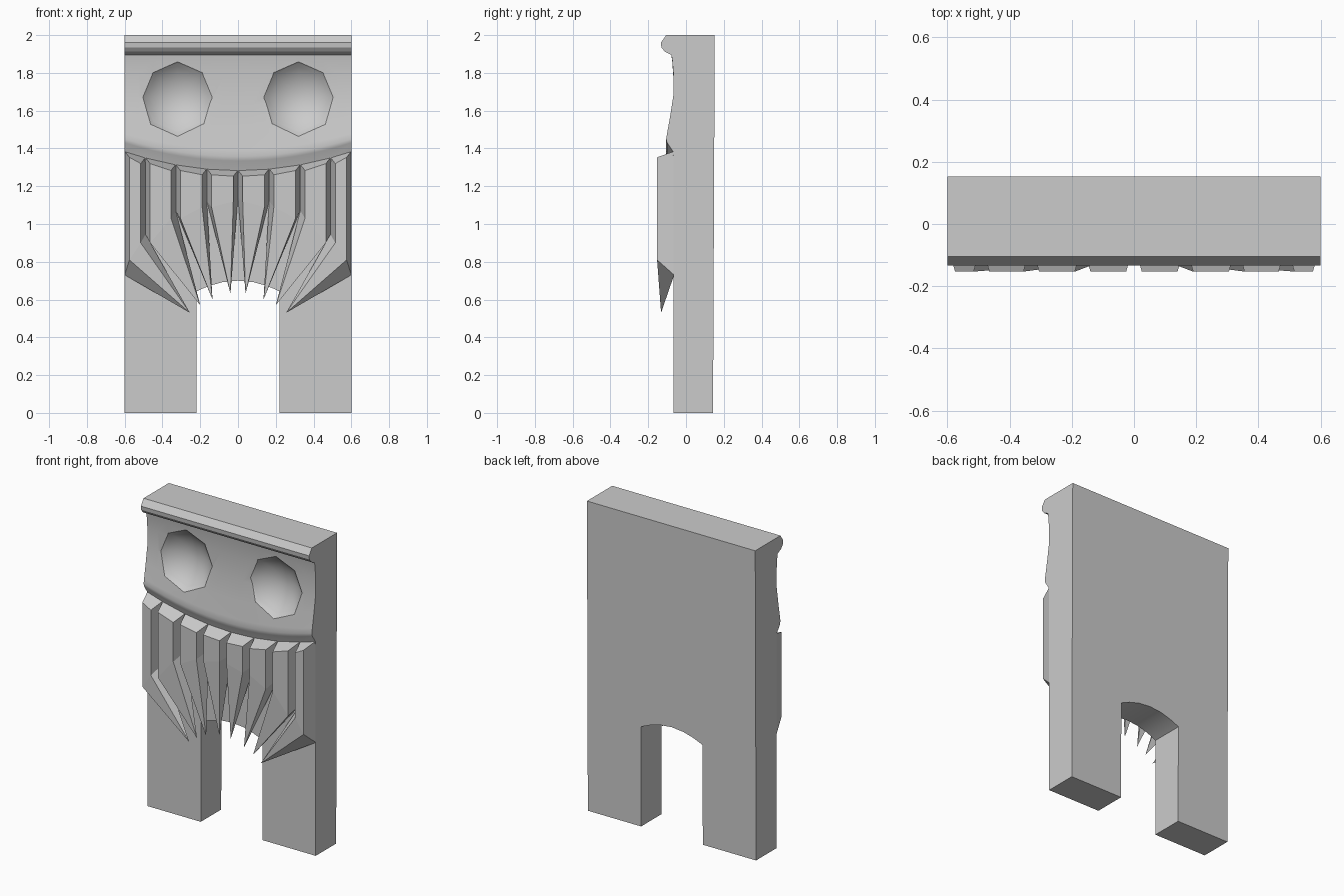
import bpy, bmesh, math
from mathutils import Matrix

if "Cube" in bpy.data.objects:
    bpy.data.objects.remove(bpy.data.objects["Cube"])

stone = bpy.data.materials.new("light grey")
stone.use_nodes = True
GREY = (0.6, 0.6, 0.6, 1)
stone.diffuse_color = GREY
stone.node_tree.nodes["Principled BSDF"].inputs["Base Color"].default_value = GREY

HALF, FACE = 0.6, -0.065


def finish(name, bm):
    bmesh.ops.recalc_face_normals(bm, faces=bm.faces)
    me = bpy.data.meshes.new(name)
    bm.to_mesh(me)
    bm.free()
    ob = bpy.data.objects.new(name, me)
    bpy.context.collection.objects.link(ob)
    me.materials.append(stone)
    return ob


def mesh(name, verts, faces):
    bm = bmesh.new()
    vs = [bm.verts.new(v) for v in verts]
    for f in faces:
        bm.faces.new([vs[i] for i in f])
    return finish(name, bm)


def prism(name, a, b):
    """Closed solid between two matching outlines."""
    n = len(a)
    sides = [(i, (i + 1) % n, n + (i + 1) % n, n + i) for i in range(n)]
    return mesh(name, a + b, sides + [tuple(range(n)), tuple(range(n, 2 * n))])


def activate(ob):
    bpy.ops.object.select_all(action='DESELECT')
    ob.select_set(True)
    bpy.context.view_layer.objects.active = ob


def smooth(ob, degrees):
    activate(ob)
    bpy.ops.object.shade_smooth_by_angle(angle=math.radians(degrees))


def arc_z(x):
    """Height of the curved line where the fins meet the band."""
    return 1.285 + 0.1 * (x / HALF) ** 2


# Slab with an arched opening between two legs
arch = [(0.22 * -math.cos(math.pi * i / 8), 0) for i in range(9)]
arch = [(x, 0.643 + 0.057 * (1 - (x / 0.22) ** 2)) for x, _ in arch]
outline = [(HALF, 0), (HALF, 2), (-HALF, 2), (-HALF, 0), (-0.22, 0)] + arch + [(0.22, 0)]
slab = prism("slab", [(x, FACE, z) for x, z in outline],
             [(x, 0.143 + 0.0045 * z, z) for x, z in outline])

# Curved band with a lip that follows the fin tops
profile = [(1.36, -0.067), (1.385, -0.07), (1.43, -0.1), (1.45, -0.105), (1.48, -0.1),
           (1.57, -0.084), (1.68, -0.067), (1.8, -0.067), (1.87, -0.073), (1.91, -0.08)]
sections = 16
bm = bmesh.new()
rings = []
for i in range(sections + 1):
    x = HALF * (2 * i / sections - 1)
    ring = []
    for z, y in profile + [(1.91, 0.06), (1.36, 0.06)]:
        drop = (1.385 - arc_z(x)) * min(1, (1.91 - z) / 0.5)
        ring.append(bm.verts.new((x, y, z - drop)))
    rings.append(ring)
for r, s in zip(rings, rings[1:]):
    for j in range(len(r)):
        k = (j + 1) % len(r)
        bm.faces.new((r[j], r[k], s[k], s[j]))
bm.faces.new(rings[0])
bm.faces.new(rings[-1])
band = finish("curved_band", bm)

# Two shallow eight-sided bowls cut through band and slab
rim, depth = 0.187, 0.08
radius = (rim ** 2 + depth ** 2) / (2 * depth)
for side, label in ((1, "left"), (-1, "right")):
    bm = bmesh.new()
    bmesh.ops.create_uvsphere(bm, u_segments=8, v_segments=32, radius=radius)
    bm.transform(Matrix.Translation((side * 0.32, -0.07 - radius + depth, 1.67))
                 @ Matrix.Rotation(math.pi / 2, 4, 'X'))
    cutter = finish(label + "_bowl_cutter", bm)
    cutter.hide_render = True
    for target in (slab, band):
        activate(target)
        mod = target.modifiers.new("bowl", 'BOOLEAN')
        mod.operation = 'DIFFERENCE'
        mod.solver = 'EXACT'
        mod.object = cutter
        bpy.ops.object.modifier_apply(modifier=mod.name)
    bpy.data.objects.remove(cutter)
smooth(band, 35)
smooth(slab, 35)

# Rounded ledge along the top
ledge_profile = [(0, 2), (-0.105, 2), (-0.133, 1.96), (-0.13, 1.935),
                 (-0.112, 1.912), (-0.078, 1.895), (0, 1.895)]
prism("top_ledge", [(-HALF, y, z) for y, z in ledge_profile],
      [(HALF, y, z) for y, z in ledge_profile])

# Fins: bevelled bars that bend and taper to points round the arch
grooves = [0, 0.165, 0.33, 0.49, HALF]
front_bend = [1.12, 1.09, 1.03, 0.9, 0.81]
base_bend = [1.14, 1.12, 1.07, 0.945, 0.73]
tips = [(0.04, 0.63), (0.135, 0.6), (0.2, 0.57), (0.255, 0.53)]
FRONT, BASE, INSET = -0.153, -0.063, 0.025
fin_faces = [(0, 1, 5, 4), (1, 2, 6, 5), (2, 8, 6), (0, 3, 2, 1), (4, 5, 6, 7),
             (3, 8, 2), (7, 6, 8), (3, 7, 8), (0, 4, 7, 3)]
for side, label in ((1, "left"), (-1, "right")):
    for i, (tip_x, tip_z) in enumerate(tips):
        verts = []
        for k, inset in ((i, INSET), (i + 1, -INSET)):
            x = grooves[k]
            top = arc_z(x)
            verts += [(side * x, BASE, top),
                      (side * (x + inset), FRONT, top - 0.032),
                      (side * (x + inset), FRONT, front_bend[k]),
                      (side * x, BASE, base_bend[k])]
        verts.append((side * tip_x, -0.132, tip_z))
        mesh(f"{label}_fin_{i + 1}", verts, fin_faces)
